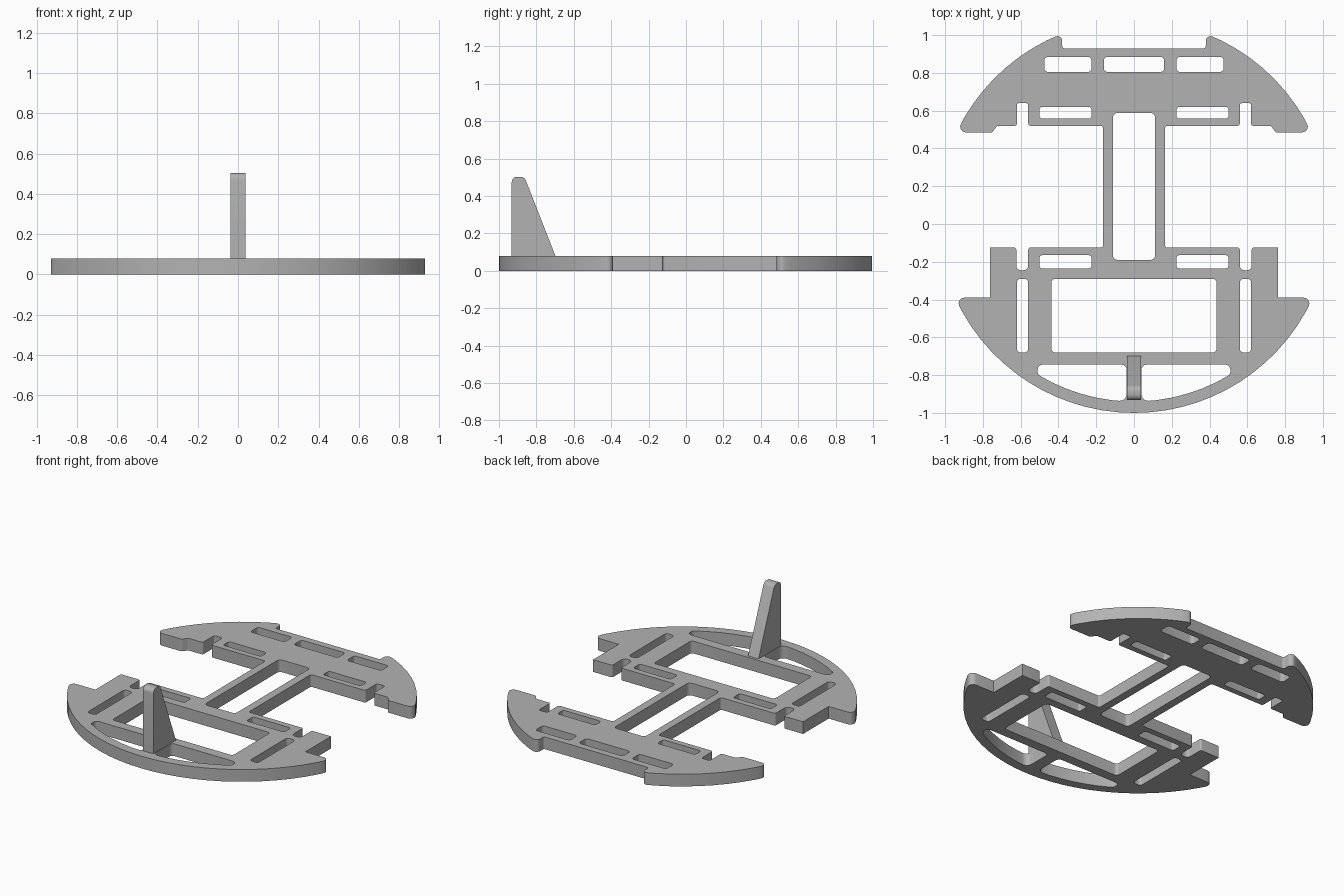
import bpy, bmesh
from math import sin, cos, asin, tan, pi
from mathutils import Vector

if "Cube" in bpy.data.objects:
    bpy.data.objects.remove(bpy.data.objects["Cube"])

THICK = 0.08
CY, R_OUT, R_IN = 0.04, 1.04, 0.98      # arc centre and radii of the rim

grey = bpy.data.materials.new("light grey")
grey.use_nodes = True
grey.diffuse_color = (0.45, 0.45, 0.45, 1)
grey.node_tree.nodes["Principled BSDF"].inputs["Base Color"].default_value = (0.45, 0.45, 0.45, 1)


def rounded(loop, steps=5):
    """Fillet each (x, y, radius) corner of a closed loop."""
    out = []
    for i, (x, y, r) in enumerate(loop):
        p = Vector((x, y))
        if r == 0:
            out.append(p)
            continue
        a = Vector(loop[i - 1][:2]) - p
        b = Vector(loop[(i + 1) % len(loop)][:2]) - p
        half = a.angle(b) / 2
        d = min(r / tan(half), a.length * 0.98, b.length * 0.98)
        r = d * tan(half)
        u, v = a.normalized(), b.normalized()
        c = p + (u + v).normalized() * (r / sin(half))
        s, e = p + u * d - c, p + v * d - c
        sweep = pi - 2 * half
        for k in range(steps + 1):
            t = k / steps
            out.append(c + (s * sin((1 - t) * sweep) + e * sin(t * sweep)) / sin(sweep))
    return out


def arc(radius, x0, x1, side, n, r0, r1):
    """Rim arc from x0 to x1 on the front (-1) or back (+1) side."""
    a0, a1 = asin(x0 / radius), asin(x1 / radius)
    pts = []
    for k in range(n + 1):
        a = a0 + (a1 - a0) * k / n
        pts.append((radius * sin(a), CY + side * radius * cos(a), r0 if k == 0 else r1 if k == n else 0))
    return pts


def mirror(loop):
    return [(-x, y, r) for x, y, r in reversed(loop)]


def box(x0, x1, y0, y1, r):
    return [(x0, y0, r), (x1, y0, r), (x1, y1, r), (x0, y1, r)]


def prism(name, loops, depth):
    """Extrude filled loops (the first is the outline, the others are holes)."""
    cu = bpy.data.curves.new(name, "CURVE")
    cu.dimensions, cu.fill_mode, cu.extrude = "2D", "BOTH", depth / 2
    for loop in loops:
        pts = rounded(loop)
        sp = cu.splines.new("POLY")
        sp.points.add(len(pts) - 1)
        for q, p in zip(sp.points, pts):
            q.co = (p.x, p.y, 0, 1)
        sp.use_cyclic_u = True
    tmp = bpy.data.objects.new(name + "_curve", cu)
    bpy.context.collection.objects.link(tmp)
    bpy.context.view_layer.update()
    dg = bpy.context.evaluated_depsgraph_get()
    me = bpy.data.meshes.new_from_object(tmp.evaluated_get(dg))
    bpy.data.objects.remove(tmp)
    bm = bmesh.new()
    bm.from_mesh(me)
    bmesh.ops.remove_doubles(bm, verts=bm.verts, dist=0.0002)
    bmesh.ops.recalc_face_normals(bm, faces=bm.faces)
    bm.to_mesh(me)
    bm.free()
    me.materials.clear()
    me.materials.append(grey)
    ob = bpy.data.objects.new(name, me)
    bpy.context.collection.objects.link(ob)
    bpy.ops.object.select_all(action="DESELECT")
    ob.select_set(True)
    bpy.context.view_layer.objects.active = ob
    bpy.ops.object.shade_smooth_by_angle()
    return ob


# Base plate outline, left half from front to back
s = 0.012
half = arc(R_OUT, 0, 0.947, -1, 14, 0, 0.03)
half += [(0.762, -0.39, 0), (0.762, -0.125, 0),
         (0.623, -0.125, s), (0.623, -0.245, 0.025), (0.56, -0.245, 0.025), (0.56, -0.125, s),
         (0.165, -0.125, s), (0.165, 0.52, s),
         (0.56, 0.52, s), (0.56, 0.64, s), (0.62, 0.64, s), (0.62, 0.52, s),
         (0.725, 0.52, s), (0.75, 0.485, s)]
half += arc(R_OUT, 0.94, 0.38, 1, 9, 0.03, 0.025)
half += [(0.38, 0.93, s)]
outline = half + mirror(half[1:])

# Openings on the centre line
holes = [box(-0.16, 0.16, 0.805, 0.885, 0.02),
         box(-0.112, 0.112, -0.19, 0.588, 0.025),
         box(-0.437, 0.437, -0.68, -0.29, 0.02)]

# Openings in mirrored pairs
crescent = [(0.04, -0.745, 0.025), (0.51, -0.745, 0.025)]
crescent += arc(R_IN, 0.51, 0.04, -1, 6, 0.025, 0.035)
for hole in (box(0.225, 0.475, 0.805, 0.885, 0.02),
             box(0.225, 0.5, 0.558, 0.62, 0.015),
             box(0.225, 0.5, -0.235, -0.165, 0.015),
             box(0.56, 0.62, -0.68, -0.29, 0.02),
             crescent):
    holes += [hole, mirror(hole)]

plate = prism("base_plate", [outline] + holes, THICK)
plate.location.z = THICK / 2

# Upright fin on the front rib, profile in y and z
fin = prism("upright_fin", [[(-0.932, THICK, 0), (-0.698, THICK, 0),
                             (-0.864, 0.503, 0.03), (-0.932, 0.503, 0.03)]], 0.076)
fin.rotation_euler = (pi / 2, 0, pi / 2)
